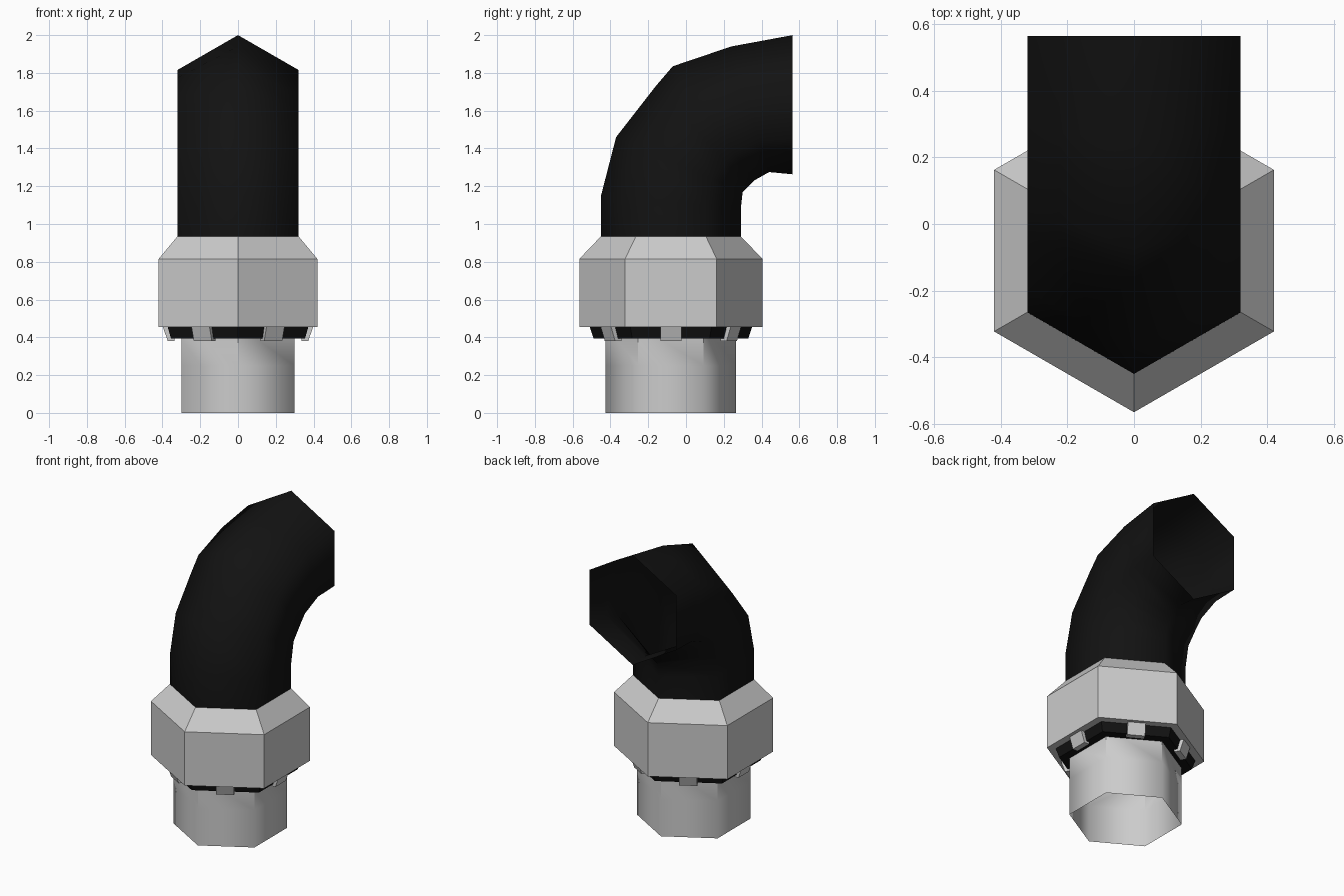
import bpy, bmesh
from math import sin, cos, pi
from mathutils import Vector, Matrix

if "Cube" in bpy.data.objects:
    bpy.data.objects.remove(bpy.data.objects["Cube"])

CY = -0.08            # pipe axis in y
S = sin(pi / 3)

black = bpy.data.materials.new("black_plastic")
black.diffuse_color = (0.006, 0.006, 0.006, 1)
black.use_nodes = True
black.node_tree.nodes["Principled BSDF"].inputs["Base Color"].default_value = black.diffuse_color


def finish(name, bm, mat=None, smooth=False):
    me = bpy.data.meshes.new(name)
    for f in bm.faces:
        f.smooth = smooth
    bm.to_mesh(me)
    bm.free()
    ob = bpy.data.objects.new(name, me)
    bpy.context.collection.objects.link(ob)
    if mat:
        me.materials.append(mat)
    return ob


def hex_ring(bm, centre, u):
    """Hexagon with one corner at centre + u and flats facing +-x."""
    n = Vector((1, 0, 0)) * u.length
    return [bm.verts.new(centre + u * cos(i * pi / 3) + n * sin(i * pi / 3))
            for i in range(6)]


def skin(bm, rings):
    for a, b in zip(rings, rings[1:]):
        for i in range(6):
            j = (i + 1) % 6
            bm.faces.new((a[j], a[i], b[i], b[j]))


def hex_lathe(profile):
    """Six-sided upright shell from (radius, z) points, bottom to top."""
    bm = bmesh.new()
    skin(bm, [hex_ring(bm, Vector((0, CY, z)), Vector((0, -r, 0)))
              for r, z in profile])
    bm.normal_update()
    bmesh.ops.reverse_faces(bm, faces=[f for f in bm.faces if
                            profile[0][0] == profile[1][0] and
                            f.normal.dot(f.calc_center_median() - Vector((0, CY, 0))) < 0])
    return bm


# Open lower pipe: smooth below, creased at the top
bm = hex_lathe([(0.346, 0), (0.346, 0.25), (0.346, 0.46)])
for e in bm.edges:
    a, b = e.verts
    if abs(a.co.z - b.co.z) > 0.1 and min(a.co.z, b.co.z) > 0.2:
        e.smooth = False
finish("lower_pipe", bm, smooth=True)

# Nut with chamfered top and thin bottom rim
bm = hex_lathe([(0.43, 0.455), (0.485, 0.455), (0.485, 0.815), (0.37, 0.935)])
bmesh.ops.recalc_face_normals(bm, faces=bm.faces)
finish("coupling_nut", bm)

# Black gasket below the nut
bm = hex_lathe([(0.34, 0.395), (0.41, 0.395), (0.43, 0.456)])
bmesh.ops.recalc_face_normals(bm, faces=bm.faces)
finish("gasket", bm, black)

# Six small tapered claws under the nut, one per flat
bm = bmesh.new()
for i in range(6):
    made = bmesh.ops.create_cube(bm, size=1)["verts"]
    rot = Matrix.Rotation(i * pi / 3, 4, 'Z')
    for v in made:
        x = 0.335 if v.co.x < 0 else (0.372 if v.co.z < 0 else 0.398)
        z = 0.38 if v.co.z < 0 else 0.457
        v.co = Vector((0, CY, 0)) + rot @ Vector((x, v.co.y * 0.11, z))
finish("claws", bm)

# Elbow: hexagon rings spanned between outer and inner (y, z) bend points
bend = [((-0.45, 0.93), (0.29, 0.93)), ((-0.45, 1.15), (0.29, 1.08)),
        ((-0.37, 1.46), (0.30, 1.17)), ((-0.16, 1.73), (0.33, 1.20)),
        ((-0.07, 1.835), (0.36, 1.23)), ((0.24, 1.94), (0.44, 1.275)),
        ((0.565, 2.0), (0.565, 1.263))]
bm = bmesh.new()
rings = []
for o, n in bend:
    o, n = Vector((0, *o)), Vector((0, *n))
    ring = hex_ring(bm, (o + n) / 2, (o - n) / 2)
    for v in ring:                       # keep the sides straight at x = 0.32
        if abs(v.co.x) > 0.01:
            v.co.x = 0.32 if v.co.x > 0 else -0.32
    rings.append(ring)
skin(bm, rings)
bmesh.ops.recalc_face_normals(bm, faces=bm.faces)
bm.normal_update()
if sum(f.normal.dot(f.calc_center_median() - Vector((0, CY, 1))) for f in bm.faces
       if f.calc_center_median().z < 1.1) < 0:
    bmesh.ops.reverse_faces(bm, faces=bm.faces)
finish("elbow_pipe", bm, black, smooth=True)
